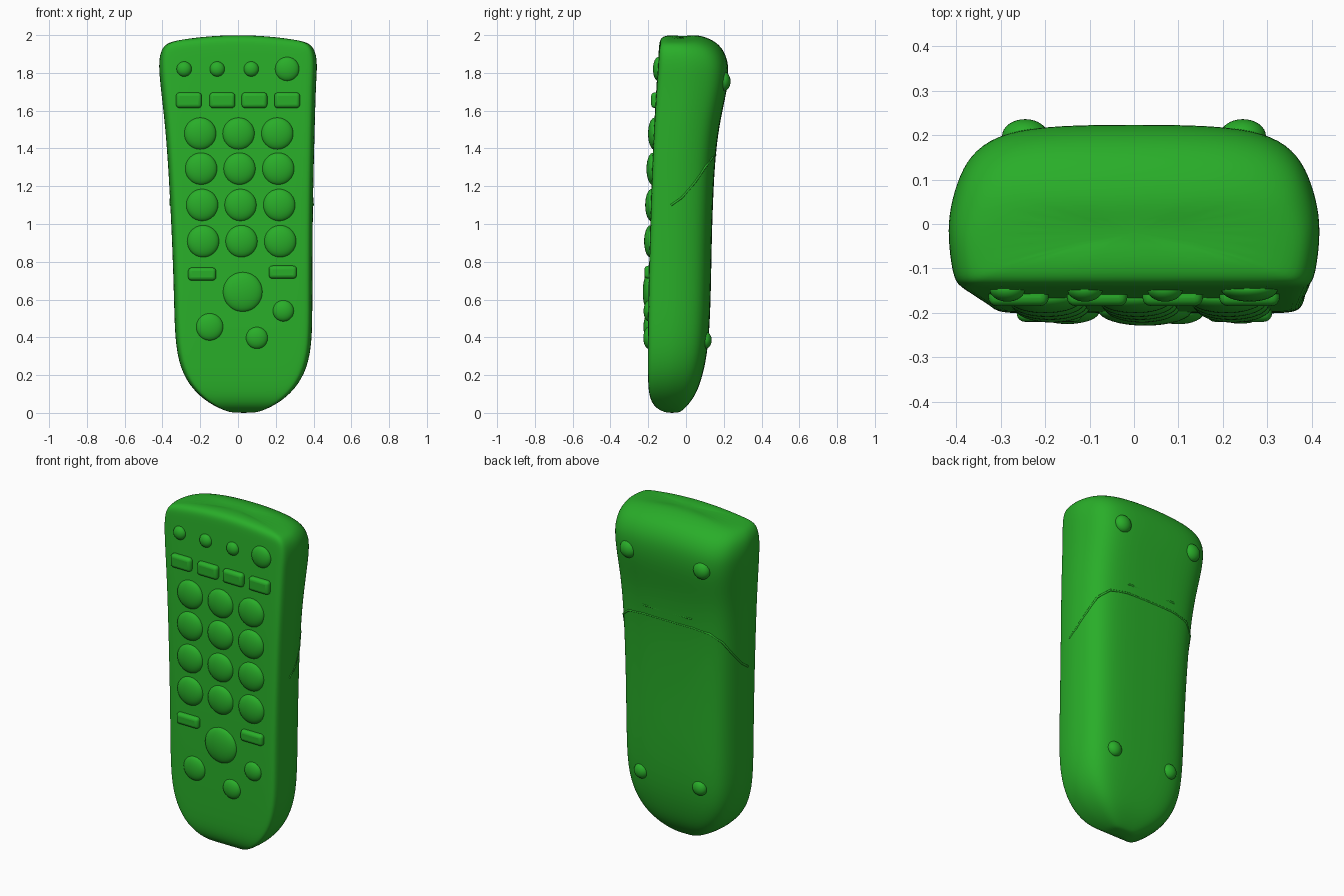
import bpy, bmesh, math
from mathutils import Vector

if "Cube" in bpy.data.objects:
    bpy.data.objects.remove(bpy.data.objects["Cube"], do_unlink=True)

green = bpy.data.materials.new("green plastic")
green.use_nodes = True
COLOR = (0.022, 0.42, 0.022, 1)
green.diffuse_color = COLOR
green.node_tree.nodes["Principled BSDF"].inputs["Base Color"].default_value = COLOR

# Stations along the height: z, left x, right x, front y, back y
STATIONS = [
    (0.0, -.03, .09, -.10, -.04), (.012, -.07, .13, -.135, -.02), (.04, -.135, .195, -.175, .01),
    (.1, -.22, .28, -.198, .055), (.2, -.295, .355, -.202, .09), (.35, -.335, .395, -.202, .12),
    (.6, -.34, .395, -.2, .132), (.9, -.35, .396, -.192, .136), (1.2, -.365, .4, -.183, .146),
    (1.4, -.378, .405, -.175, .16), (1.55, -.391, .409, -.167, .182), (1.7, -.407, .413, -.158, .216),
    (1.8, -.416, .417, -.152, .227), (1.88, -.421, .421, -.147, .22), (1.945, -.415, .415, -.143, .185),
    (1.98, -.395, .395, -.138, .135), (2.0, -.36, .36, -.115, .075), (2.001, -.2, .2, -.06, .03)]
# Half cross-section: share of half width, share of depth from the front
SECTION = [(0, 0), (.45, 0), (.85, 0), (.94, .015), (.975, .09), (1.0, .33), (.99, .5),
           (.94, .7), (.86, .85), (.7, .955), (.42, .995), (0, 1)]


def station(z):
    for a, b in zip(STATIONS, STATIONS[1:]):
        if z <= b[0]:
            t = (z - a[0]) / (b[0] - a[0])
            return [p + (q - p) * t for p, q in zip(a, b)]
    return STATIONS[-1]


def surface(st, fx, fy):
    z, left, right, front, back = st
    x = (left + right) / 2 + fx * (right - left) / 2
    # the top end is arched across its width
    blend = min(max((z - 1.6) / .3, 0), 1)
    return Vector((x, front + fy * (back - front), z - .036 * blend * (x / .38) ** 2))


def finish(name, bm, smooth_angle=50):
    bmesh.ops.recalc_face_normals(bm, faces=bm.faces)
    mesh = bpy.data.meshes.new(name)
    bm.to_mesh(mesh)
    bm.free()
    obj = bpy.data.objects.new(name, mesh)
    bpy.context.collection.objects.link(obj)
    mesh.materials.append(green)
    bpy.ops.object.select_all(action='DESELECT')
    obj.select_set(True)
    bpy.context.view_layer.objects.active = obj
    bpy.ops.object.shade_smooth_by_angle(angle=math.radians(smooth_angle))
    return obj


# Body shell, lofted from the stations
bm = bmesh.new()
loop = SECTION + [(-x, y) for x, y in SECTION[-2:0:-1]]
rings = [[bm.verts.new(surface(s, x, y)) for x, y in loop] for s in STATIONS]
n = len(loop)
for a, b in zip(rings, rings[1:]):
    for i in range(n):
        j = (i + 1) % n
        bm.faces.new((a[i], a[j], b[j], b[i]))
bm.faces.new(rings[0])
bm.faces.new(rings[-1])
body = finish("body", bm, 180)
sub = body.modifiers.new("smooth shell", 'SUBSURF')
sub.levels = sub.render_levels = 2


# Domed buttons and feet
def dome(name, x, y, z, r, height):
    bm = bmesh.new()
    bmesh.ops.create_uvsphere(bm, u_segments=32, v_segments=18, radius=1)
    for v in bm.verts:
        v.co = Vector((x + v.co.x * r, y + v.co.y * height, z + v.co.z * r))
    finish(name, bm, 180)


def front_y(z):
    return station(z)[3]


def round_button(name, x, z, r):
    dome(name, x, front_y(z) + .004, z, r, .034 if r > .08 else .028)


# Rounded bar buttons
def bar_button(name, x, z, half_w, half_h):
    bm = bmesh.new()
    bmesh.ops.create_cube(bm, size=2)
    for v in bm.verts:
        v.co = Vector((x + v.co.x * half_w, front_y(z) + v.co.y * .024, z + v.co.z * half_h))
    obj = finish(name, bm, 60)
    bevel = obj.modifiers.new("round edges", 'BEVEL')
    bevel.width = .019
    bevel.segments = 4


for i, x in enumerate((-.285, -.11, .07)):
    round_button(f"indicator_button_{i + 1}", x, 1.82, .04)
round_button("power_button", .26, 1.82, .064)

for i, x in enumerate((-.26, -.083, .087, .26)):
    bar_button(f"mode_button_{i + 1}", x, 1.655, .068, .041)

for row, z in enumerate((1.478, 1.292, 1.1, .908)):
    for col, x in enumerate((-.2, .003, .208)):
        round_button(f"number_button_{row + 1}_{col + 1}", x + (1.478 - z) * .027, z, .085)

bar_button("left_bar_button", .237, .745, .074, .034)
bar_button("right_bar_button", -.19, .735, .074, .034)
round_button("main_button", .025, .64, .105)
round_button("large_lower_button", -.15, .455, .072)
round_button("upper_small_button", .24, .54, .056)
round_button("lower_small_button", .10, .397, .058)

# Feet on the back
for side, x in (("left", .245), ("right", -.245)):
    dome(f"upper_{side}_foot", x, .198, 1.755, .052, .038)
for side, x in (("left", .225), ("right", -.165)):
    dome(f"lower_{side}_foot", x, .102, .385, .045, .034)


# Battery cover seams, thin beads lying on the shell
def seam(name, points):
    curve = bpy.data.curves.new(name, 'CURVE')
    curve.dimensions = '3D'
    curve.bevel_depth = .006
    curve.bevel_resolution = 2
    spline = curve.splines.new('POLY')
    spline.points.add(len(points) - 1)
    for p, co in zip(spline.points, points):
        p.co = (*co, 1)
    obj = bpy.data.objects.new(name, curve)
    bpy.context.collection.objects.link(obj)
    curve.materials.append(green)


half = [(x * .992, y * .992, z) for (x, y), z in zip(SECTION[5:], (1.1, 1.14, 1.22, 1.3, 1.35, 1.365, 1.365))]
path = half + [(-x, y, z) for x, y, z in half[-2::-1]]
seam("battery_cover_seam", [surface(station(z), x, y) for x, y, z in path])
seam("latch_seam", [surface(station(1.42), x, .985) for x in (-.42, 0, .42)])
